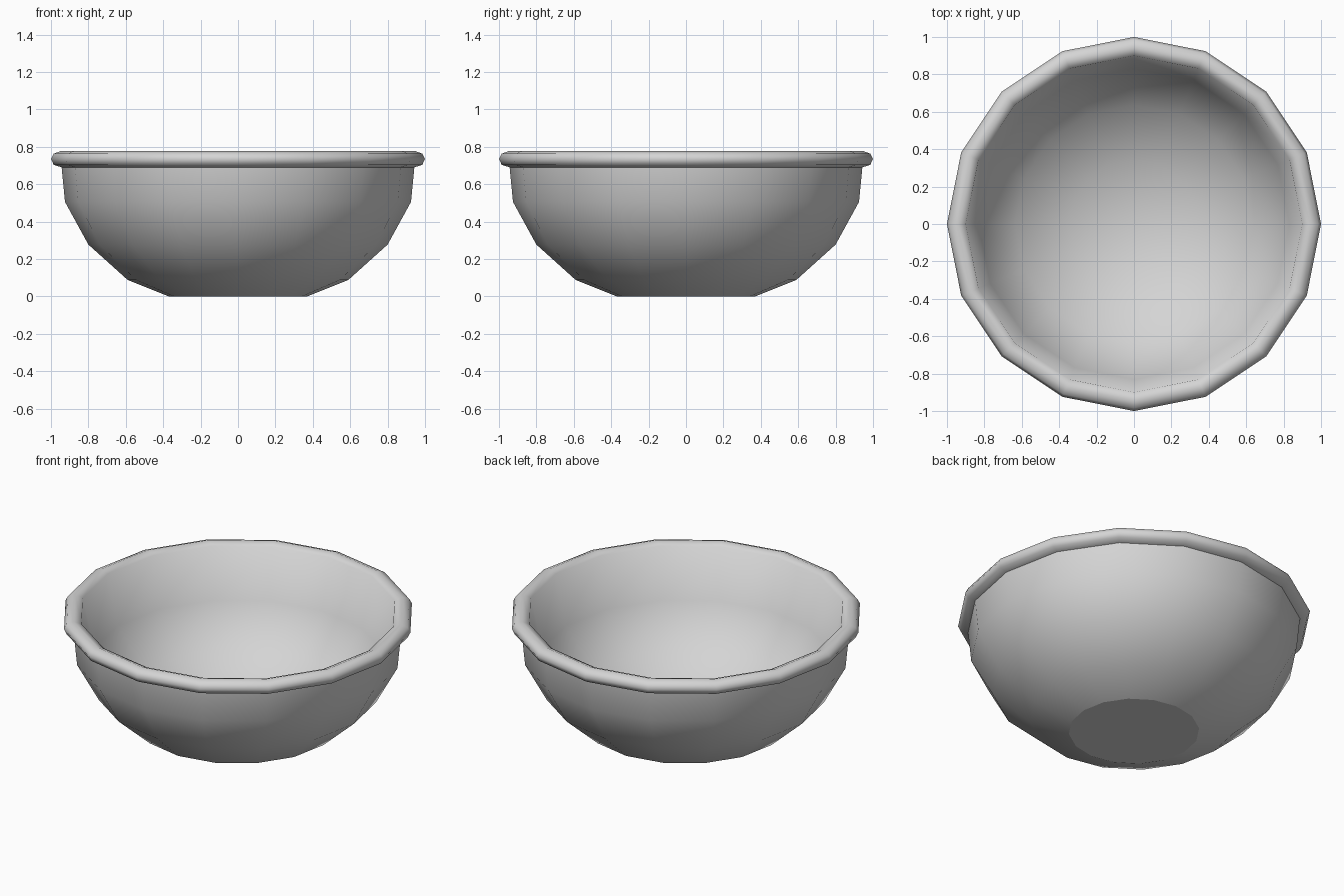
import bpy, bmesh
from math import cos, sin, pi, radians

cube = bpy.data.objects.get("Cube")
if cube:
    bpy.data.objects.remove(cube, do_unlink=True)

SIDES = 16

# single pale grey material
grey = bpy.data.materials.new("pale_grey")
grey.use_nodes = True
colour = (0.66, 0.66, 0.66, 1)
grey.diffuse_color = colour
grey.node_tree.nodes["Principled BSDF"].inputs["Base Color"].default_value = colour


def lathe(name, profile, sharp):
    """Spin (radius, z) points round z with smooth shading; sharp rings get hard edges."""
    bm = bmesh.new()
    rings = [[bm.verts.new((r * cos(2 * pi * i / SIDES), r * sin(2 * pi * i / SIDES), z))
              for i in range(SIDES)] for r, z in profile]
    for low, high in zip(rings, rings[1:]):
        for i in range(SIDES):
            j = (i + 1) % SIDES
            bm.faces.new((low[i], low[j], high[j], high[i])).smooth = True
    for k in sharp:
        for i in range(SIDES):
            bm.edges.get((rings[k][i], rings[k][(i + 1) % SIDES])).smooth = False
    # weld the poles
    bmesh.ops.remove_doubles(bm, verts=bm.verts, dist=0.0001)
    mesh = bpy.data.meshes.new(name)
    bm.to_mesh(mesh)
    bm.free()
    mesh.materials.append(grey)
    bpy.context.collection.objects.link(bpy.data.objects.new(name, mesh))


base_and_wall = [(0, 0), (0.37, 0), (0.59, 0.088), (0.80, 0.277), (0.925, 0.505), (0.943, 0.69)]
rolled_rim = [(0.985, 0.703), (1.0, 0.735), (0.985, 0.763), (0.945, 0.778), (0.90, 0.76)]
# the hollow is a flattened half sphere
hollow = [(0.9 * sin(radians(a)), 0.72 - 0.70 * cos(radians(a))) for a in (67.5, 45, 22.5, 0)]

# one continuous shell, with hard edges round the base and under the rim
lathe("bowl", base_and_wall + rolled_rim + hollow, sharp=[1, 5])
